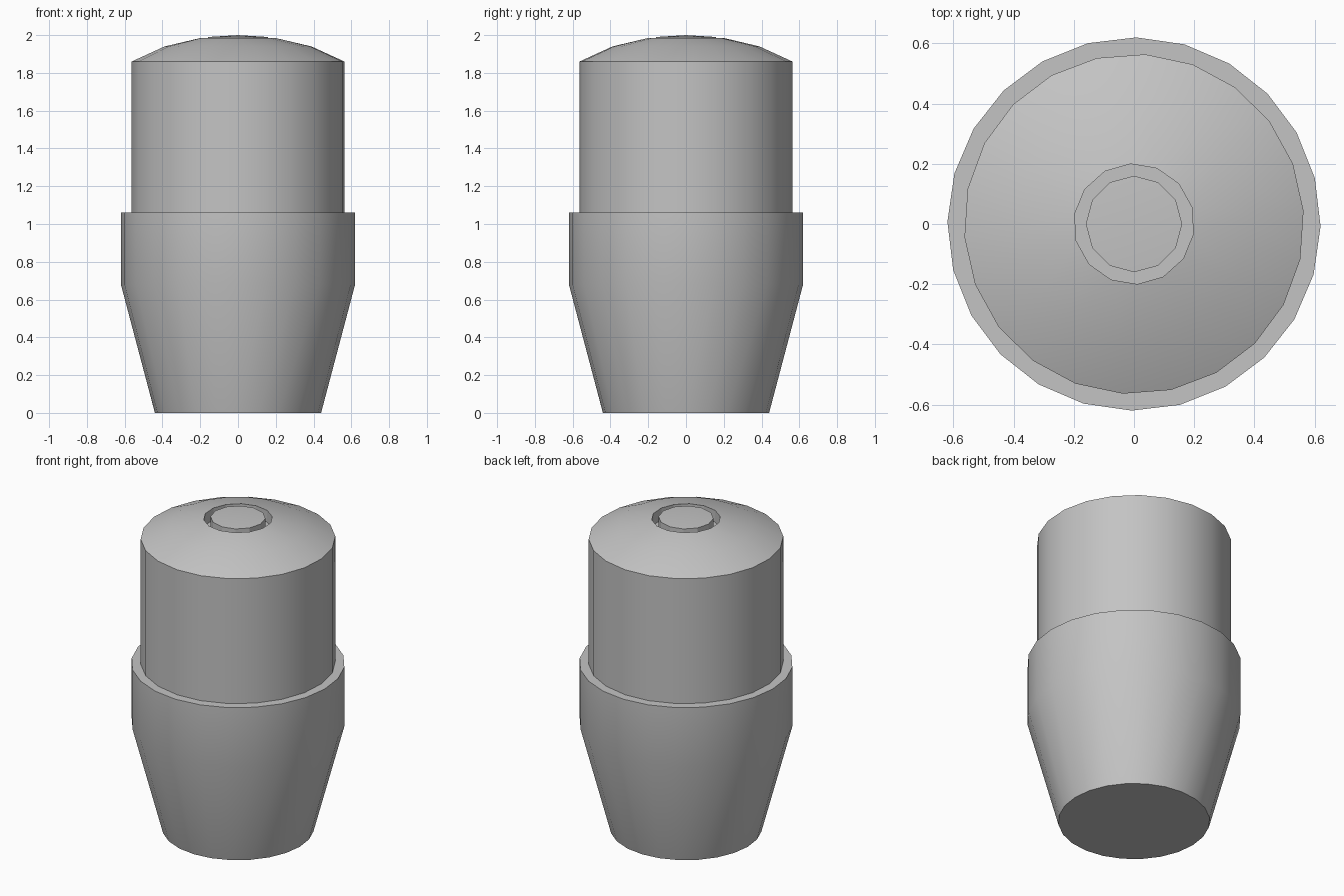
import bpy
import bmesh
from math import cos, sin, radians, tau

cube = bpy.data.objects.get("Cube")
if cube:
    bpy.data.objects.remove(cube)

grey = bpy.data.materials.new("plain_grey")
grey.use_nodes = True
colour = (0.55, 0.55, 0.55, 1)
grey.diffuse_color = colour
grey.node_tree.nodes["Principled BSDF"].inputs["Base Color"].default_value = colour


def loft(name, rings, peak=None):
    """Skin a stack of polygon rings (radius, z, sides, turn) and cap both ends."""
    bm = bmesh.new()
    previous = None
    for i, (radius, z, sides, turn) in enumerate(rings):
        angles = [tau * k / sides + radians(turn) for k in range(sides)]
        verts = [bm.verts.new((radius * cos(a), radius * sin(a), z)) for a in angles]
        edges = [bm.edges.new((verts[k], verts[(k + 1) % sides])) for k in range(sides)]
        if previous:
            bmesh.ops.bridge_loops(bm, edges=previous + edges)
        else:
            bm.faces.new(verts[::-1])
        previous = edges
    cap = bm.faces.new(verts)
    if peak:
        centre = bmesh.ops.poke(bm, faces=[cap])["verts"][0]
        centre.co = (0, 0, peak)
    bmesh.ops.recalc_face_normals(bm, faces=bm.faces)
    mesh = bpy.data.meshes.new(name)
    bm.to_mesh(mesh)
    bm.free()
    mesh.materials.append(grey)
    obj = bpy.data.objects.new(name, mesh)
    bpy.context.collection.objects.link(obj)
    bpy.ops.object.select_all(action="DESELECT")
    obj.select_set(True)
    bpy.context.view_layer.objects.active = obj
    bpy.ops.object.shade_smooth_by_angle(angle=radians(25))
    return obj


# Tapered lower cup with a flat ledge on top
CUP = (24, -0.7)
loft("lower_cup", [(0.44, 0, *CUP), (0.62, 0.68, *CUP), (0.62, 1.06, *CUP)])

# Upper barrel, domed top, round groove and the button inside it
BARREL, GROOVE, BUTTON = (22, 4.4), (14, -9.6), (12, 0)
loft("upper_barrel", [
    (0.565, 1.06, *BARREL),
    (0.565, 1.86, *BARREL),
    (0.39, 1.94, *BARREL),
    (0.2, 1.985, *GROOVE),
    (0.2, 1.91, *GROOVE),
    (0.16, 1.91, *BUTTON),
    (0.16, 1.99, *BUTTON),
], peak=2.0)
